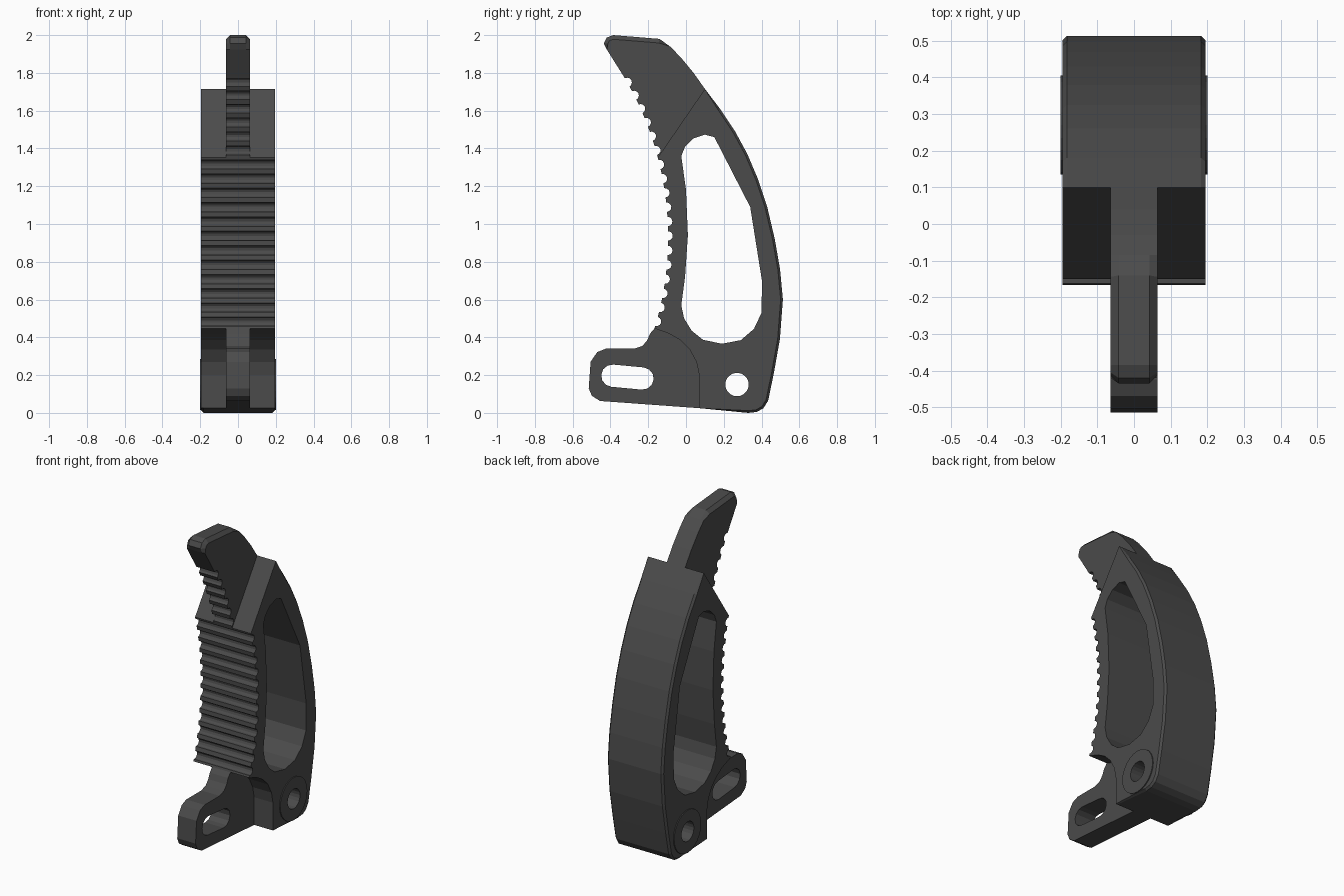
import bpy, bmesh
from math import sin, cos, pi, atan2
from mathutils import Vector

if "Cube" in bpy.data.objects:
    bpy.data.objects.remove(bpy.data.objects["Cube"])

dark = bpy.data.materials.new("dark_grey")
dark.diffuse_color = (0.07, 0.07, 0.07, 1)
dark.use_nodes = True
dark.node_tree.nodes["Principled BSDF"].inputs["Base Color"].default_value = dark.diffuse_color


def circle(y, z, r, n=20):
    return [(y + r * cos(2 * pi * i / n), z + r * sin(2 * pi * i / n)) for i in range(n)]


def slot(a, b, r, n=6):
    t = atan2(b[1] - a[1], b[0] - a[0])
    pts = []
    for c, s in ((b, t - pi / 2), (a, t + pi / 2)):
        pts += [(c[0] + r * cos(s + pi * i / n), c[1] + r * sin(s + pi * i / n)) for i in range(n + 1)]
    return pts


def grip_edge(a0, a1, n, r=0.025, cy=-1.755, cz=0.93, big=1.66):
    """Row of round notches along the concave front arc, from bottom to top."""
    at = lambda a: (cy + big * cos(a), cz + big * sin(a))
    pts = [at(a0)]
    for i in range(n):
        a = a0 + (i + 0.5) * (a1 - a0) / n
        y, z = at(a)
        for k in range(7):
            t = -pi / 2 + pi * k / 6
            d, u = r * cos(t), r * sin(t)
            pts.append((y + d * cos(a) - u * sin(a), z + d * sin(a) + u * cos(a)))
    return pts + [at(a1)]


def prism(name, outline, holes=(), x0=-0.1, x1=0.1, chamfer=0.0, keep=lambda y, z: False):
    """Extrude a y-z profile along x; points passing keep() get a chamfered rim."""
    bm = bmesh.new()
    caps = {0: [], 1: []}
    area = sum(a[0] * b[1] - b[0] * a[1] for a, b in zip(outline, outline[1:] + outline[:1]))
    sign = 1 if area > 0 else -1
    for li, loop in enumerate([outline, *holes]):
        n = len(loop)
        inset = []
        for i, p in enumerate(loop):
            v = Vector(p)
            if li == 0 and chamfer and keep(*p):
                t = (Vector(loop[(i + 1) % n]) - Vector(loop[i - 1])).normalized()
                v = v + sign * chamfer * Vector((-t.y, t.x))
            inset.append(v)
        if li == 0 and chamfer:
            layers = [(x0, inset), (x0 + chamfer, loop), (x1 - chamfer, loop), (x1, inset)]
        else:
            layers = [(x0, loop), (x1, loop)]
        rings = [[bm.verts.new((x, p[0], p[1])) for p in pts] for x, pts in layers]
        for r, s in zip(rings, rings[1:]):
            for i in range(n):
                j = (i + 1) % n
                bm.faces.new((r[i], r[j], s[j], s[i]))
        for side, ring in ((0, rings[0]), (1, rings[-1])):
            caps[side] += [bm.edges.get((ring[i], ring[(i + 1) % n])) for i in range(n)]
    for side, nx in ((0, -1), (1, 1)):
        bmesh.ops.triangle_fill(bm, use_beauty=True, edges=caps[side], normal=(nx, 0, 0))
    bmesh.ops.recalc_face_normals(bm, faces=bm.faces)
    me = bpy.data.meshes.new(name)
    bm.to_mesh(me)
    bm.free()
    me.materials.append(dark)
    ob = bpy.data.objects.new(name, me)
    bpy.context.collection.objects.link(ob)
    return ob


WIDE, THIN = 0.195, 0.064
PIVOT = (0.27, 0.15)
SEAM = 0.257   # arc angle where the wide body ends and the thin tip begins

# Curved seam between body and lower lug, bottom to top
lug_seam = [(0.07, 0.025), (0.07, 0.20), (0.055, 0.27), (0.02, 0.335),
            (-0.03, 0.385), (-0.09, 0.42)]

# Wide body with the large window and pivot bore
grip = grip_edge(-0.295, SEAM, 12)
back = [(0.10, 1.715), (0.18, 1.61), (0.26, 1.49), (0.325, 1.37), (0.38, 1.24), (0.43, 1.09),
        (0.47, 0.92), (0.498, 0.76), (0.513, 0.60), (0.497, 0.39), (0.465, 0.21), (0.435, 0.065),
        (0.41, 0.025), (0.375, 0.005), (0.33, 0.0)]
window = [(-0.025, 1.36), (0.0, 1.18), (0.01, 0.94), (-0.005, 0.72), (-0.025, 0.57),
          (-0.01, 0.50), (0.03, 0.435), (0.09, 0.387), (0.19, 0.366), (0.29, 0.385),
          (0.36, 0.445), (0.40, 0.53), (0.402, 0.70), (0.34, 1.09), (0.15, 1.46),
          (0.10, 1.473), (0.04, 1.453), (-0.005, 1.41)]
prism("body", lug_seam + grip + back, [window, circle(*PIVOT, 0.062)], -WIDE, WIDE,
      0.012, lambda y, z: y > 0.15)

# Thin hooked tip continuing the notched edge
tip = grip_edge(SEAM, 0.54, 6) + [
    (-0.42, 1.925), (-0.435, 1.955), (-0.42, 1.987), (-0.385, 2.0), (-0.14, 1.98),
    (-0.085, 1.94), (-0.03, 1.885), (0.04, 1.80), (0.10, 1.715)]
prism("tip", tip, (), -THIN, THIN, 0.022, lambda y, z: z > 1.95)

# Thin lower lug with a slanted slot
lug = lug_seam + [grip[0], (-0.19, 0.42), (-0.205, 0.385), (-0.23, 0.355), (-0.275, 0.34),
                  (-0.425, 0.34), (-0.47, 0.322), (-0.505, 0.27), (-0.515, 0.13),
                  (-0.498, 0.09), (-0.455, 0.063)]
prism("slotted_lug", lug, [slot((-0.39, 0.197), (-0.23, 0.182), 0.059)], -THIN, THIN)

# Slightly raised pivot rings on both sides
for side, a, b in (("left", -0.201, -WIDE), ("right", WIDE, 0.201)):
    prism("pivot_ring_" + side, circle(*PIVOT, 0.135, 24), [circle(*PIVOT, 0.062)], a, b)
